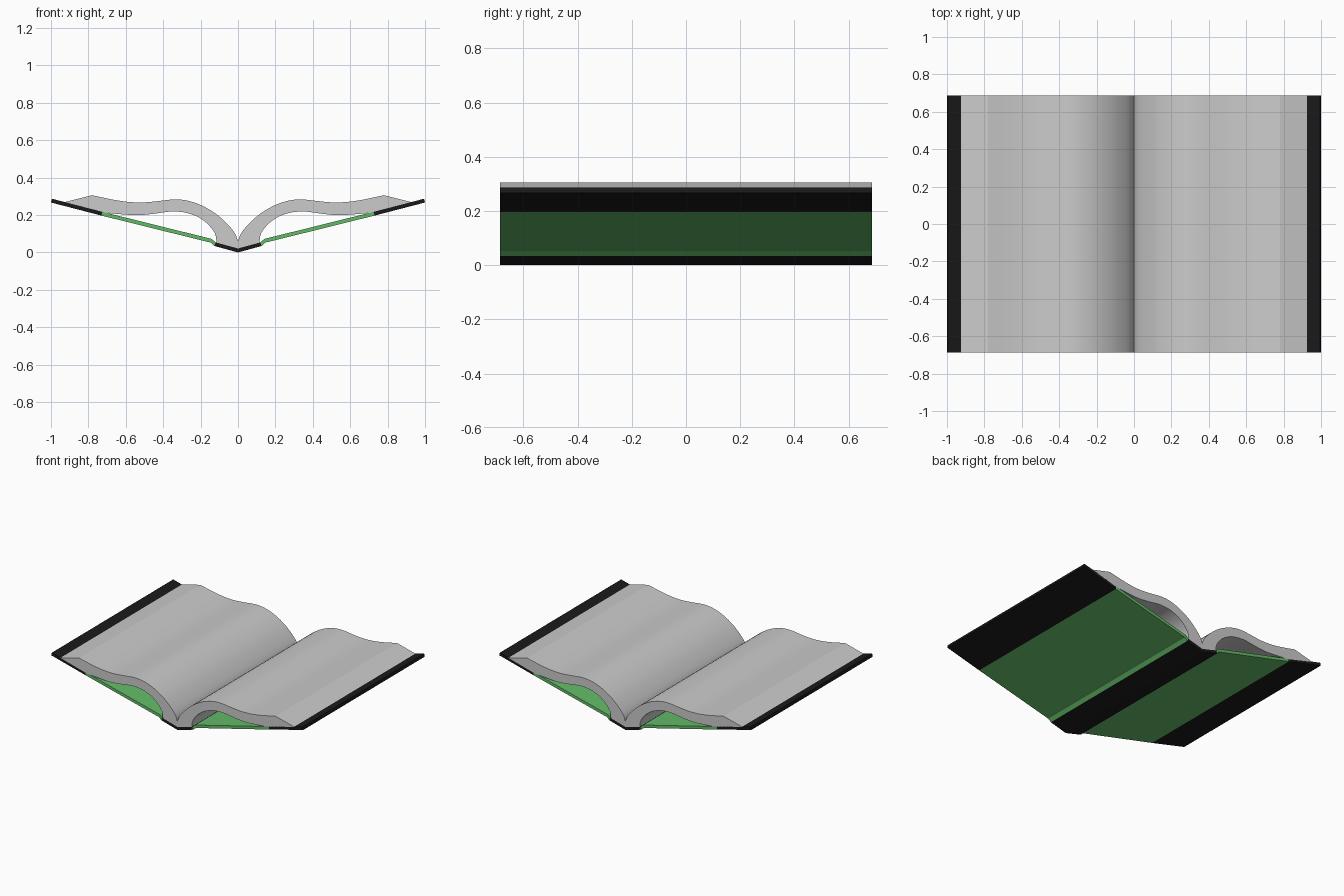
import bpy, math

if "Cube" in bpy.data.objects:
    bpy.data.objects.remove(bpy.data.objects["Cube"])

HALF = 0.687  # half the book height along y


def material(name, rgb):
    m = bpy.data.materials.new(name)
    m.diffuse_color = (*rgb, 1)
    m.use_nodes = True
    m.node_tree.nodes["Principled BSDF"].inputs["Base Color"].default_value = m.diffuse_color
    return m


black = material("black_leather", (0.01, 0.01, 0.01))
green = material("green_cloth", (0.13, 0.5, 0.14))


def extrude(name, profile, mat=None):
    """Extrude a closed x-z outline along y."""
    n = len(profile)
    verts = [(x, y, z) for y in (-HALF, HALF) for x, z in profile]
    faces = [list(range(n)), list(range(2 * n - 1, n - 1, -1))]
    faces += [(i, i + n, (i + 1) % n + n, (i + 1) % n) for i in range(n)]
    me = bpy.data.meshes.new(name)
    me.from_pydata(verts, [], faces)
    ob = bpy.data.objects.new(name, me)
    bpy.context.collection.objects.link(ob)
    if mat:
        me.materials.append(mat)
    bpy.ops.object.select_all(action='DESELECT')
    ob.select_set(True)
    bpy.context.view_layer.objects.active = ob
    bpy.ops.object.shade_smooth_by_angle(angle=math.radians(25))
    return ob


def both_sides(name, profile, mat=None):
    extrude(name + "_right", profile, mat)
    extrude(name + "_left", [(-x, z) for x, z in reversed(profile)], mat)


def smooth_curve(pts, steps=3):
    """Catmull-Rom curve through the points."""
    p = [pts[0]] + pts + [pts[-1]]
    out = []
    for a, b, c, d in zip(p, p[1:], p[2:], p[3:]):
        for s in range(steps):
            t = s / steps
            out.append(tuple(0.5 * (2 * b[k] + (c[k] - a[k]) * t
                       + (2 * a[k] - 5 * b[k] + 4 * c[k] - d[k]) * t * t
                       + (3 * b[k] - a[k] - 3 * c[k] + d[k]) * t ** 3) for k in (0, 1)))
    return out + [pts[-1]]


# Spine: shallow V under the pages
extrude("spine", [(-0.125, 0.034), (0, 0), (0.125, 0.034),
                  (0.12, 0.054), (0, 0.021), (-0.12, 0.054)], black)

# Cover boards, hinge joints and fore-edge trim
both_sides("hinge", [(0.125, 0.034), (0.147, 0.053), (0.165, 0.057),
                     (0.16, 0.077), (0.14, 0.072), (0.12, 0.054)], green)
both_sides("board", [(0.165, 0.057), (0.73, 0.197), (0.725, 0.217), (0.16, 0.077)], green)
both_sides("fore_edge_trim", [(0.73, 0.197), (1.0, 0.267), (0.995, 0.287), (0.725, 0.217)], black)

# Page blocks: wavy top, hollow arch beneath
top = smooth_curve([(0, 0.06), (0.018, 0.105), (0.06, 0.155), (0.12, 0.208), (0.2, 0.254),
                    (0.28, 0.279), (0.35, 0.283), (0.44, 0.273), (0.53, 0.267),
                    (0.64, 0.277), (0.78, 0.306)])
under = smooth_curve([(0.72, 0.212), (0.61, 0.203), (0.53, 0.199), (0.44, 0.208), (0.35, 0.219),
                      (0.26, 0.208), (0.18, 0.168), (0.125, 0.105), (0.115, 0.052)])
both_sides("pages", ([(0, 0.02)] + top + [(0.93, 0.268)] + under)[::-1])
